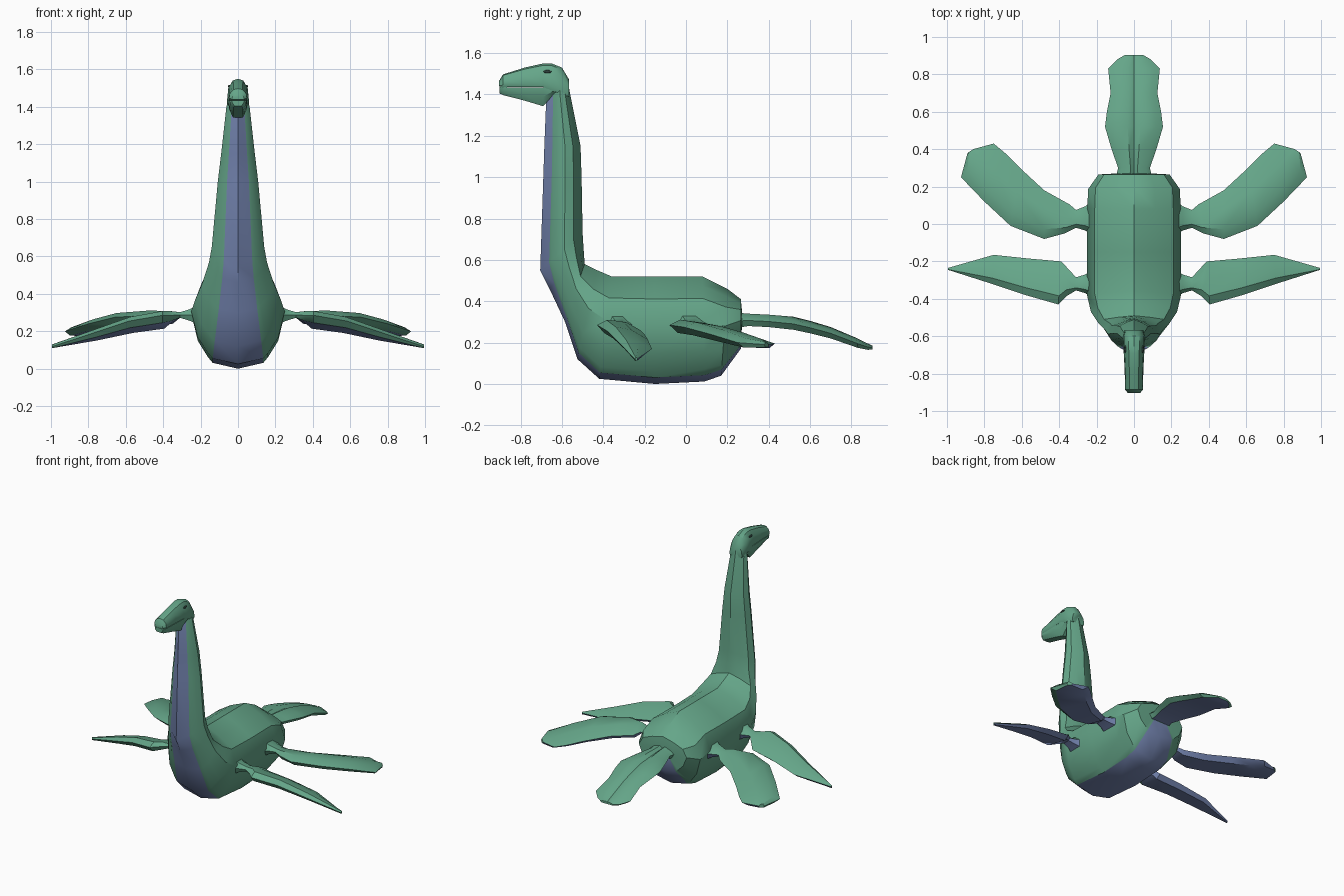
import bpy, bmesh, math
from mathutils import Vector


def material(name, rgb):
    m = bpy.data.materials.new(name)
    m.diffuse_color = (*rgb, 1)
    return m


GREEN = material("sea green skin", (0.13, 0.38, 0.25))
BLUE = material("slate blue belly", (0.18, 0.24, 0.45))
DARK = material("dark eye", (0.03, 0.06, 0.05))


def loft(name, rings, belly=(), angle=35, mirror=False):
    """Skin closed rings; segments listed in belly get the second material."""
    bm = bmesh.new()
    n = len(rings[0])
    vs = [[bm.verts.new(p) for p in r] for r in rings]
    for a, b in zip(vs, vs[1:]):
        for j in range(n):
            k = (j + 1) % n
            f = bm.faces.new((a[j], a[k], b[k], b[j]))
            f.material_index = 1 if j in belly else 0
    bm.faces.new(vs[0])
    bm.faces.new(vs[-1])
    bmesh.ops.recalc_face_normals(bm, faces=bm.faces)
    me = bpy.data.meshes.new(name)
    bm.to_mesh(me)
    bm.free()
    me.materials.append(GREEN)
    me.materials.append(BLUE)
    me.shade_smooth()
    me.set_sharp_from_angle(angle=math.radians(angle))
    ob = bpy.data.objects.new(name, me)
    bpy.context.collection.objects.link(ob)
    if mirror:
        ob.modifiers.new("mirror", 'MIRROR').use_mirror_merge = False
    return ob


def section(top, bottom, w, half):
    """Symmetric ring between two (y, z) points; half = (depth, width) fractions from top to bottom."""
    t, b = Vector((0, *top)), Vector((0, *bottom))
    right = [t.lerp(b, d) + Vector((w * x, 0, 0)) for d, x in half]
    left = [Vector((-p.x, p.y, p.z)) for p in right[-2:0:-1]]
    return right + left


# Body and neck: one loft from the rump forward and up to the head
def trunk(b):
    return [(0, 0), (0.09, 0.45), (0.21, 0.84), (0.43, 1), (b * 0.76, 0.86),
            (b * 0.94, 0.64), (b, 0.54), (1, 0)]


stations = [  # top, bottom, half width, belly edge depth
    ((0.27, 0.36), (0.27, 0.27), 0.10, 0.93),
    ((0.265, 0.41), (0.265, 0.17), 0.19, 0.93),
    ((0.20, 0.46), (0.17, 0.04), 0.245, 0.93),
    ((0.08, 0.52), (0.09, 0.012), 0.25, 0.94),
    ((-0.15, 0.52), (-0.15, 0.0), 0.25, 0.94),
    ((-0.36, 0.52), (-0.42, 0.025), 0.25, 0.94),
    ((-0.43, 0.55), (-0.525, 0.12), 0.23, 0.93),
    ((-0.49, 0.58), (-0.585, 0.30), 0.19, 0.92),
    ((-0.495, 0.65), (-0.66, 0.46), 0.155, 0.86),
    ((-0.50, 0.73), (-0.705, 0.55), 0.14, 0.79),
    ((-0.505, 1.00), (-0.69, 1.00), 0.108, 0.78),
    ((-0.51, 1.15), (-0.685, 1.15), 0.09, 0.78),
    ((-0.56, 1.40), (-0.675, 1.40), 0.062, 0.72),
    ((-0.572, 1.47), (-0.66, 1.43), 0.05, 0.72),
]
loft("body_and_neck", [section(t, b, w, trunk(e)) for t, b, w, e in stations], belly=(6, 7))

# Tail: flat paddle with a groove along the top
tail_half = [(0.25, 0), (0, 0.22), (0.25, 0.75), (0.55, 1), (1, 0.8), (1, 0)]
tail = [(0.24, 0.345, 0.27, 0.10), (0.30, 0.34, 0.28, 0.085), (0.40, 0.335, 0.275, 0.12),
        (0.52, 0.325, 0.262, 0.155), (0.60, 0.305, 0.245, 0.145), (0.70, 0.275, 0.22, 0.125),
        (0.83, 0.22, 0.175, 0.138), (0.88, 0.195, 0.165, 0.09), (0.903, 0.185, 0.167, 0.05)]
loft("tail", [section((y, t), (y, b), w, tail_half) for y, t, b, w in tail], belly=(4, 5))

# Head: skull over a slightly narrower lower jaw
skull_half = [(0, 0), (0.08, 0.5), (0.4, 0.9), (0.85, 1), (1, 0.9), (1, 0)]
skull = [(-0.904, 1.465, 1.438, 0.033), (-0.885, 1.497, 1.436, 0.048), (-0.78, 1.53, 1.436, 0.05),
         (-0.69, 1.55, 1.435, 0.055), (-0.65, 1.55, 1.42, 0.058), (-0.60, 1.53, 1.40, 0.058),
         (-0.567, 1.475, 1.39, 0.05)]
loft("skull", [section((y, t), (y, b), w, skull_half) for y, t, b, w in skull])
jaw_half = [(0, 0), (0, 1), (0.5, 0.95), (1, 0.55), (1, 0)]
jaw = [(-0.902, 1.435, 1.405, 0.032), (-0.885, 1.435, 1.397, 0.045), (-0.78, 1.434, 1.37, 0.047),
       (-0.69, 1.434, 1.343, 0.05), (-0.645, 1.434, 1.395, 0.053), (-0.60, 1.434, 1.40, 0.05)]
loft("lower_jaw", [section((y, t), (y, b), w, jaw_half) for y, t, b, w in jaw])

# Eyes: small flat ovals on the skull sides
for s in (-1, 1):
    bpy.ops.mesh.primitive_uv_sphere_add(segments=12, ring_count=6, location=(s * 0.047, -0.67, 1.51))
    eye = bpy.context.object
    eye.name = "eye"
    eye.scale = (0.007, 0.02, 0.008)
    eye.data.materials.append(DARK)


# Flippers: lens-shaped sections between two edges, blue underneath
def flipper(name, secs):
    rings = []
    for a, b, th in secs:
        a, b, up = Vector(a), Vector(b), Vector((0, 0, th / 2))
        rings.append([a, a.lerp(b, 0.2) + up, a.lerp(b, 0.6) + up, b,
                      a.lerp(b, 0.85) - up, a.lerp(b, 0.15) - up])
    loft(name, rings, belly=(3, 4), mirror=True)


flipper("front_flippers", [
    ((0.20, -0.41, 0.29), (0.20, -0.23, 0.29), 0.12),
    ((0.26, -0.37, 0.287), (0.26, -0.27, 0.287), 0.06),
    ((0.31, -0.355, 0.287), (0.31, -0.285, 0.287), 0.03),
    ((0.36, -0.385, 0.285), (0.37, -0.22, 0.26), 0.055),
    ((0.405, -0.43, 0.285), (0.39, -0.20, 0.24), 0.065),
    ((0.58, -0.38, 0.255), (0.56, -0.185, 0.215), 0.06),
    ((0.76, -0.32, 0.195), (0.75, -0.165, 0.17), 0.045),
    ((0.995, -0.245, 0.118), (0.995, -0.235, 0.122), 0.018),
])
flipper("rear_flippers", [
    ((0.20, -0.08, 0.29), (0.20, 0.15, 0.29), 0.12),
    ((0.26, -0.035, 0.287), (0.26, 0.095, 0.287), 0.06),
    ((0.31, -0.02, 0.287), (0.31, 0.075, 0.287), 0.03),
    ((0.37, -0.05, 0.285), (0.345, 0.105, 0.265), 0.055),
    ((0.48, -0.08, 0.285), (0.48, 0.18, 0.25), 0.065),
    ((0.66, -0.01, 0.275), (0.61, 0.30, 0.225), 0.065),
    ((0.80, 0.12, 0.24), (0.69, 0.38, 0.205), 0.06),
    ((0.925, 0.25, 0.20), (0.75, 0.43, 0.195), 0.045),
    ((0.89, 0.38, 0.19), (0.86, 0.40, 0.19), 0.025),
])
